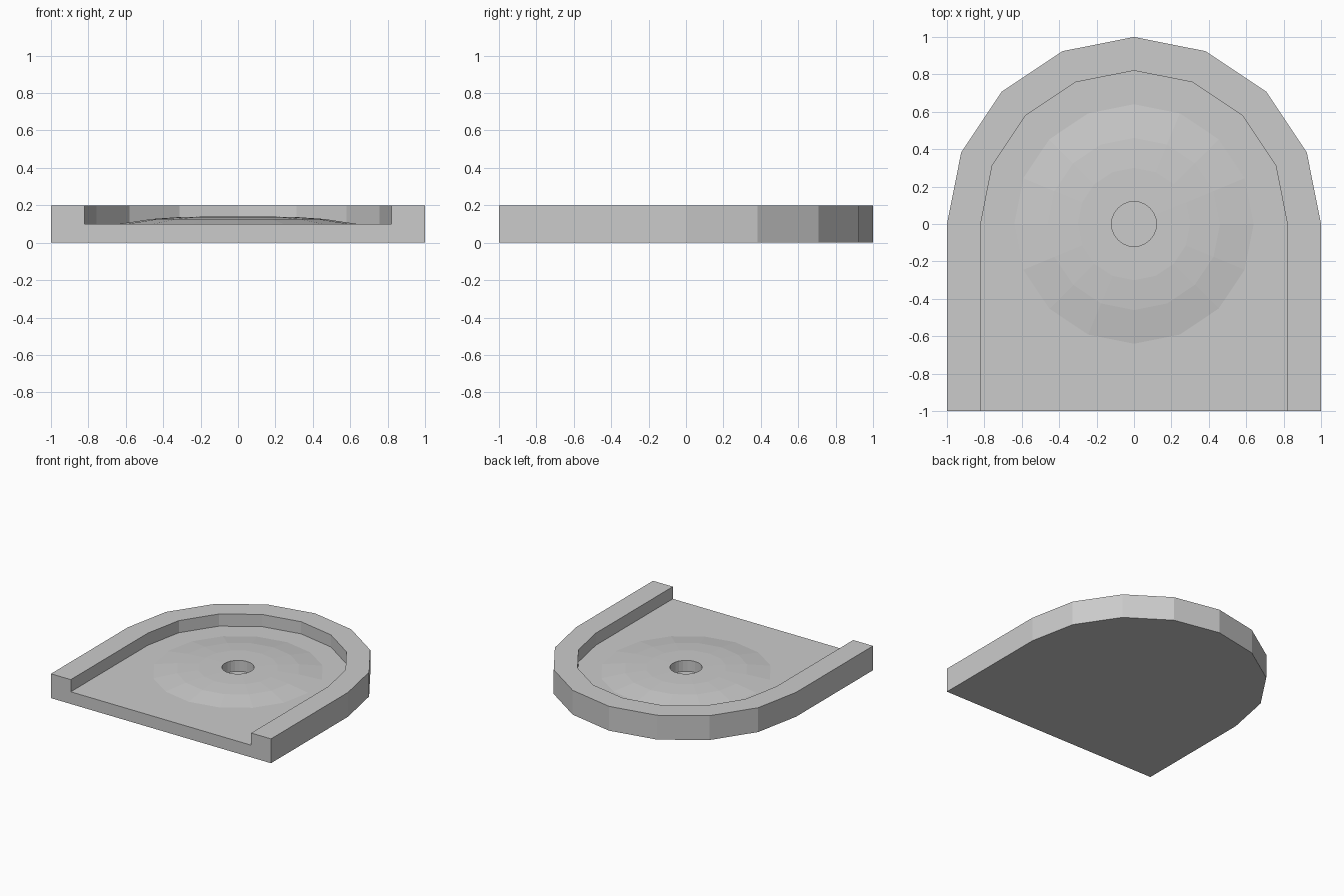
import bpy, bmesh
from math import sin, cos, pi

if "Cube" in bpy.data.objects:
    bpy.data.objects.remove(bpy.data.objects["Cube"])


def finish(bm, name):
    bmesh.ops.recalc_face_normals(bm, faces=bm.faces)
    mesh = bpy.data.meshes.new(name)
    bm.to_mesh(mesh)
    bm.free()
    obj = bpy.data.objects.new(name, mesh)
    bpy.context.collection.objects.link(obj)
    return obj


def arch_prism(name, r, y_front, z0, z1, steps=8):
    """Straight-sided slab with a faceted half-round back."""
    outline = [(r * cos(pi * i / steps), r * sin(pi * i / steps)) for i in range(steps + 1)]
    outline += [(-r, y_front), (r, y_front)]
    bm = bmesh.new()
    face = bm.faces.new([bm.verts.new((x, y, z0)) for x, y in outline])
    top = bmesh.ops.extrude_face_region(bm, geom=[face], use_keep_orig=True)["geom"]
    bmesh.ops.translate(bm, vec=(0, 0, z1 - z0),
                        verts=[v for v in top if isinstance(v, bmesh.types.BMVert)])
    return finish(bm, name)


def lathe(name, profile, sides):
    """Closed solid of revolution from (radius, height) points."""
    bm = bmesh.new()
    rings = [[bm.verts.new((r * cos(2 * pi * i / sides), r * sin(2 * pi * i / sides), z))
              for i in range(sides)] for r, z in profile]
    for a, b in zip(rings, rings[1:]):
        for i in range(sides):
            j = (i + 1) % sides
            bm.faces.new((a[i], a[j], b[j], b[i]))
    bm.faces.new(rings[0])
    bm.faces.new(rings[-1])
    return finish(bm, name)


def boolean(target, other, operation):
    mod = target.modifiers.new(operation, "BOOLEAN")
    mod.object, mod.operation, mod.solver = other, operation, "EXACT"
    bpy.context.view_layer.objects.active = target
    bpy.ops.object.modifier_apply(modifier=mod.name)
    bpy.data.objects.remove(other)


# Arched tray: solid slab with a recess open at the front
tray = arch_prism("arched_tray", 1.0, -1.0, 0.0, 0.2)
boolean(tray, arch_prism("recess_cutter", 0.82, -1.2, 0.1, 0.3), "DIFFERENCE")

# Shallow faceted mound on the floor
mound = lathe("mound", [(0.6, 0.05), (0.68, 0.094), (0.46, 0.127), (0.3, 0.138), (0.1, 0.14)], 16)
boolean(tray, mound, "UNION")

# Round blind hole in the middle of the mound
boolean(tray, lathe("hole_cutter", [(0.12, 0.05), (0.12, 0.3)], 24), "DIFFERENCE")
